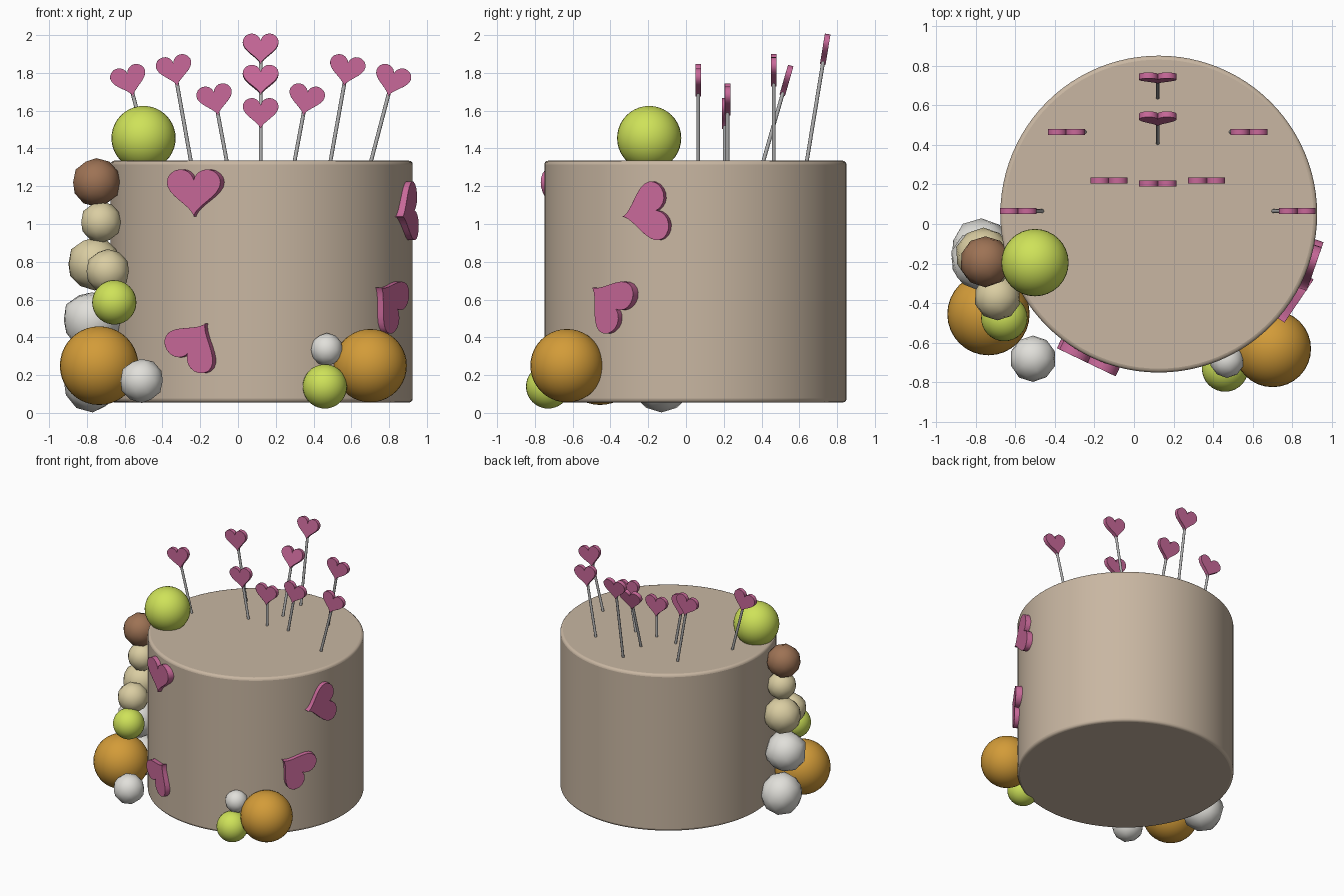
import bpy, bmesh, math, random
from mathutils import Vector, Matrix

if "Cube" in bpy.data.objects:
    bpy.data.objects.remove(bpy.data.objects["Cube"])

random.seed(4)
CX, CY, R, Z0, Z1 = 0.125, 0.05, 0.80, 0.055, 1.335   # cake body


def material(name, rgb):
    m = bpy.data.materials.new(name)
    m.diffuse_color = (*rgb, 1)
    m.use_nodes = True
    m.node_tree.nodes["Principled BSDF"].inputs["Base Color"].default_value = m.diffuse_color
    return m


sponge = material("beige_icing", (0.58, 0.47, 0.36))
pink = material("pink", (0.58, 0.14, 0.32))
lime = material("lime", (0.62, 0.76, 0.10))
orange = material("orange", (0.65, 0.33, 0.04))
cream = material("cream", (0.70, 0.61, 0.36))
brown = material("brown", (0.34, 0.17, 0.09))
white = material("white", (0.75, 0.74, 0.70))
steel = material("stick_grey", (0.45, 0.45, 0.45))


def finish(bm, name, mat, matrix, bevel=0, segments=3, angle=40):
    me = bpy.data.meshes.new(name)
    bm.to_mesh(me)
    bm.free()
    ob = bpy.data.objects.new(name, me)
    bpy.context.collection.objects.link(ob)
    ob.matrix_world = matrix
    me.materials.append(mat)
    if bevel:
        b = ob.modifiers.new("rounded_edge", "BEVEL")
        b.width, b.segments = bevel, segments
        b.limit_method, b.angle_limit = "ANGLE", math.radians(60)
    bpy.ops.object.select_all(action="DESELECT")
    ob.select_set(True)
    bpy.context.view_layer.objects.active = ob
    bpy.ops.object.shade_smooth_by_angle(angle=math.radians(angle))
    return ob


def cylinder(name, mat, radius, depth, matrix, sides, bevel=0):
    bm = bmesh.new()
    bmesh.ops.create_cone(bm, cap_ends=True, segments=sides,
                          radius1=radius, radius2=radius, depth=depth)
    return finish(bm, name, mat, matrix, bevel)


def heart(name, width, height, thick, matrix, bevel):
    # Heart outline in local xy, extruded symmetrically along z
    bm = bmesh.new()
    n = 40
    verts = []
    for i in range(n):
        t = -2 * math.pi * i / n
        x = 16 * math.sin(t) ** 3
        y = 13 * math.cos(t) - 5 * math.cos(2 * t) - 2 * math.cos(3 * t) - math.cos(4 * t)
        verts.append(bm.verts.new((x / 32 * width, (y + 2.5) / 29 * height, -thick / 2)))
    face = bm.faces.new(verts)
    ext = bmesh.ops.extrude_face_region(bm, geom=[face])
    top = [g for g in ext["geom"] if isinstance(g, bmesh.types.BMVert)]
    bmesh.ops.translate(bm, verts=top, vec=(0, 0, thick))
    bmesh.ops.recalc_face_normals(bm, faces=bm.faces)
    return finish(bm, name, pink, matrix, bevel, 2, 50)


def ball(name, mat, x, y, z, r, lumpy=0.0):
    bm = bmesh.new()
    if lumpy:
        bmesh.ops.create_icosphere(bm, subdivisions=2, radius=r)
        for v in bm.verts:
            v.co *= 1 + random.uniform(-lumpy, lumpy)
    else:
        bmesh.ops.create_uvsphere(bm, u_segments=32, v_segments=20, radius=r)
    return finish(bm, name, mat, Matrix.Translation((x, y, z)), angle=80)


# Cake body
cylinder("cake_body", sponge, R, Z1 - Z0,
         Matrix.Translation((CX, CY, (Z0 + Z1) / 2)), 96, 0.02)

# Decorative balls: left cascade and right cluster
balls = [
    ("top_lime_ball", lime, -0.50, -0.195, 1.455, 0.170, 0),
    ("brown_ball", brown, -0.75, -0.19, 1.22, 0.129, 0.01),
    ("upper_cream_ball", cream, -0.725, -0.20, 1.01, 0.110, 0.01),
    ("middle_cream_ball", cream, -0.76, -0.16, 0.79, 0.142, 0.02),
    ("front_cream_ball", cream, -0.69, -0.37, 0.75, 0.117, 0.01),
    ("left_lime_ball", lime, -0.655, -0.475, 0.585, 0.117, 0),
    ("upper_white_lump", white, -0.775, -0.185, 0.49, 0.155, 0.05),
    ("lower_white_lump", white, -0.77, -0.13, 0.165, 0.158, 0.05),
    ("left_orange_ball", orange, -0.735, -0.455, 0.25, 0.208, 0),
    ("left_small_white_ball", white, -0.51, -0.68, 0.17, 0.117, 0.015),
    ("right_orange_ball", orange, 0.70, -0.63, 0.25, 0.194, 0),
    ("right_lime_ball", lime, 0.46, -0.73, 0.14, 0.117, 0),
    ("right_small_white_ball", white, 0.47, -0.69, 0.335, 0.087, 0.01),
]
for b in balls:
    ball(*b)

# Hearts stuck on the side: direction around cake, height, roll
for i, (phi, z, roll) in enumerate([(-115.6, 1.165, 0), (-115.6, 0.37, 147),
                                    (-19, 1.06, -80), (-34, 0.59, -127)]):
    a = math.radians(phi)
    pos = Vector((CX + 0.808 * math.cos(a), CY + 0.808 * math.sin(a), z))
    m = (Matrix.Translation(pos) @ Matrix.Rotation(a + math.pi / 2, 4, "Z")
         @ Matrix.Rotation(math.pi / 2, 4, "X") @ Matrix.Rotation(math.radians(roll), 4, "Z"))
    heart(f"side_heart_{i + 1}", 0.315, 0.25, 0.05, m, 0.014)

# Heart picks: base and heart centre, the slanted ones mirrored about the middle
AX = 0.12
picks = [((0, 0.64), (0, 0.737, 1.925)), ((0, 0.41), (0, 0.532, 1.76)),
         ((0, 0.205), (0, 0.205, 1.585))]
for base, head in [((0.37, 0.465), (0.455, 0.465, 1.81)),
                   ((0.18, 0.22), (0.24, 0.22, 1.655)),
                   ((0.585, 0.065), (0.695, 0.065, 1.755))]:
    for s in (1, -1):
        picks.append(((s * base[0], base[1]), (s * head[0], head[1], head[2])))
for i, (base, head) in enumerate(picks):
    p = Vector((AX + base[0], base[1], Z1))
    q = Vector((AX + head[0], head[1], head[2]))
    d = (q - p).normalized()
    rot = Vector((0, 0, 1)).rotation_difference(d).to_matrix().to_4x4()
    p -= d * 0.03
    cylinder(f"pick_stick_{i + 1}", steel, 0.01, (q - p).length,
             Matrix.Translation((p + q) / 2) @ rot, 12)
    heart(f"pick_heart_{i + 1}", 0.19, 0.165, 0.03,
          Matrix.Translation(q) @ rot @ Matrix.Rotation(math.pi / 2, 4, "X"), 0.007)
